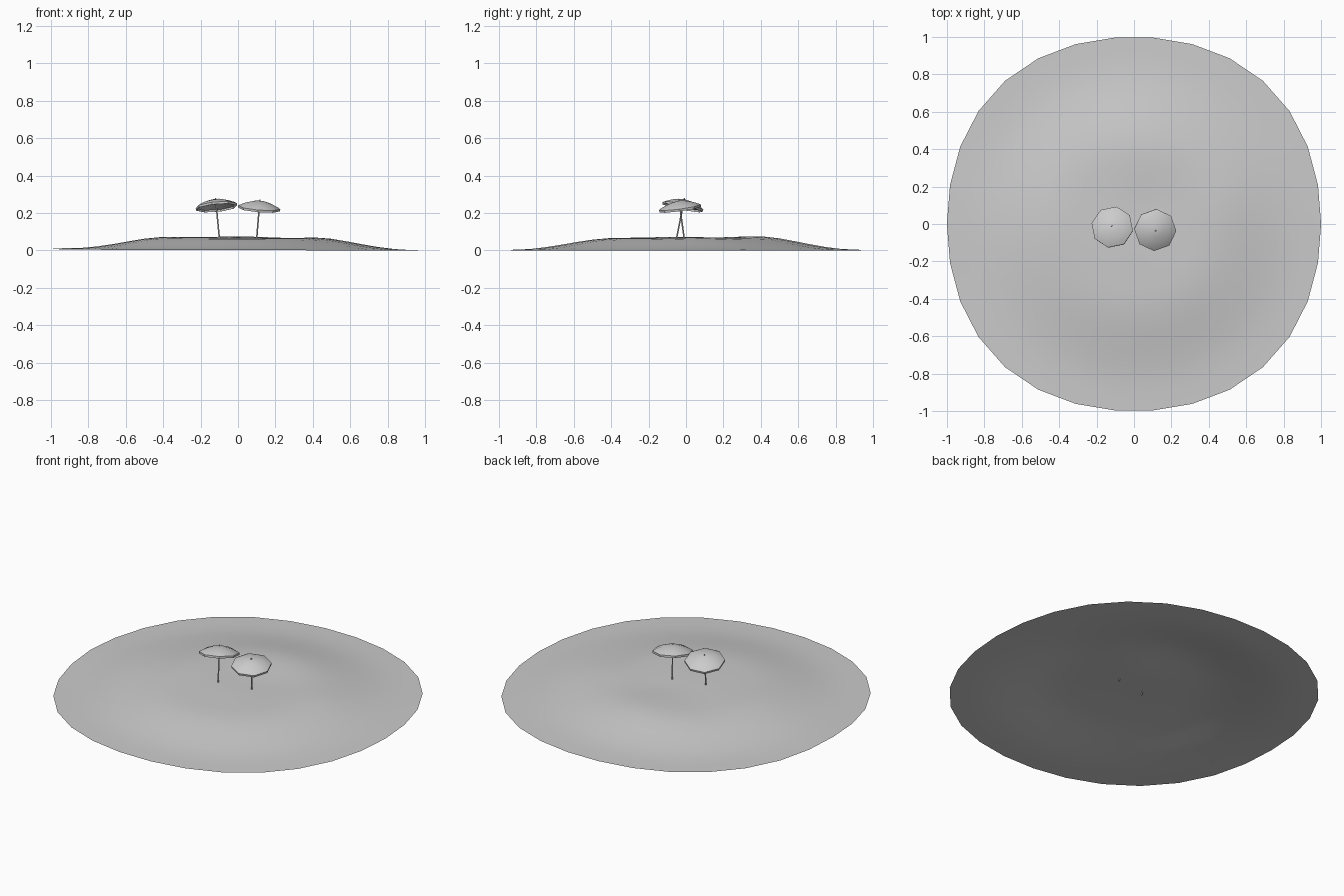
import bpy, bmesh, math
from mathutils import Vector, Matrix

if "Cube" in bpy.data.objects:
    bpy.data.objects.remove(bpy.data.objects["Cube"])

mat = bpy.data.materials.new("plain_grey")
mat.diffuse_color = (0.6, 0.6, 0.6, 1)
mat.use_nodes = True
mat.node_tree.nodes["Principled BSDF"].inputs["Base Color"].default_value = mat.diffuse_color


def finish(bm, name, matrix=None, angle=30):
    bmesh.ops.recalc_face_normals(bm, faces=bm.faces)
    me = bpy.data.meshes.new(name)
    bm.to_mesh(me)
    bm.free()
    if matrix:
        me.transform(matrix)
    me.materials.append(mat)
    ob = bpy.data.objects.new(name, me)
    bpy.context.collection.objects.link(ob)
    bpy.context.view_layer.objects.active = ob
    ob.select_set(True)
    bpy.ops.object.shade_smooth_by_angle(angle=math.radians(angle))
    ob.select_set(False)
    return ob


def bump(x, y, cx, cy, s):
    return math.exp(-((x - cx) ** 2 + (y - cy) ** 2) / (s * s))


def height(x, y):
    # low plateau falling away to the shore
    r = math.hypot(x, y)
    t = min(max((0.9 - r) / 0.52, 0), 1)
    z = 0.006 + 0.06 * t * t * (3 - 2 * t)
    z += 0.010 * bump(x, y, 0, 0.38, 0.22) + 0.006 * bump(x, y, -0.4, 0, 0.2)
    z += 0.007 * bump(x, y, -0.95, 0, 0.25) - 0.004 * bump(x, y, 0.1, 0.12, 0.15)
    z += 0.005 * bump(x, y, -0.05, -0.1, 0.2) + 0.006 * bump(x, y, 0.5, 0.1, 0.15)
    return z - 0.006 * max(0, (r - 0.8) / 0.2) * (0.6 + 0.4 * x)


# sand mound: open sheet of rings
def sand():
    bm = bmesh.new()
    n, rings = 30, 12
    centre = bm.verts.new((0, 0, height(0, 0)))
    prev = None
    for i in range(1, rings + 1):
        ring = []
        for k in range(n):
            a = math.tau * k / n
            r = i / rings * (1 + 0.03 * math.sin(2 * a) ** 2)
            x, y = r * math.cos(a), r * math.sin(a)
            ring.append(bm.verts.new((x, y, max(0, height(x, y)))))
        for k in range(n):
            j = (k + 1) % n
            if prev:
                bm.faces.new((prev[k], ring[k], ring[j], prev[j]))
            else:
                bm.faces.new((centre, ring[k], ring[j]))
        prev = ring
    ob = finish(bm, "sand_mound", angle=60)
    if ob.data.polygons[0].normal.z < 0:
        ob.data.flip_normals()


def lathe(profile, sides, phase):
    bm = bmesh.new()
    rows = []
    for r, z in profile:
        if r == 0:
            rows.append([bm.verts.new((0, 0, z))] * sides)
        else:
            rows.append([bm.verts.new((r * math.cos(phase + math.tau * k / sides),
                                       r * math.sin(phase + math.tau * k / sides), z))
                         for k in range(sides)])
    for a, b in zip(rows, rows[1:]):
        for k in range(sides):
            j = (k + 1) % sides
            bm.faces.new(list(dict.fromkeys((a[k], a[j], b[j], b[k]))))
    return bm


# umbrella: leaning pole with tip, eight-sided canopy with a short valance
def umbrella(side, base, top, phase):
    base, top = Vector(base), Vector(top)
    d = top - base
    L = d.length
    m = Matrix.Translation(base) @ d.to_track_quat('Z', 'Y').to_matrix().to_4x4()
    # keep the canopy corners at the angles seen from above
    xa = m.to_3x3() @ Vector((1, 0, 0))
    m = m @ Matrix.Rotation(-math.atan2(xa.y, xa.x), 4, 'Z')
    pole = [(0, -0.015), (0.004, -0.015), (0.004, L - 0.006), (0.0025, L), (0, L + 0.001)]
    finish(lathe(pole, 8, 0), side + "_pole", m)
    t = L - 0.006
    canopy = [(0, t), (0.035, t - 0.005), (0.07, t - 0.015), (0.098, t - 0.027),
              (0.113, t - 0.036), (0.112, t - 0.048), (0.109, t - 0.048),
              (0.109, t - 0.038), (0.07, t - 0.019), (0.035, t - 0.009), (0, t - 0.004)]
    finish(lathe(canopy, 8, math.radians(phase)), side + "_canopy", m, 25)


sand()
umbrella("left", (-0.10, -0.05, 0.068), (-0.12, -0.008, 0.28), 79)
umbrella("right", (0.10, -0.01, 0.065), (0.117, -0.038, 0.272), 87)
